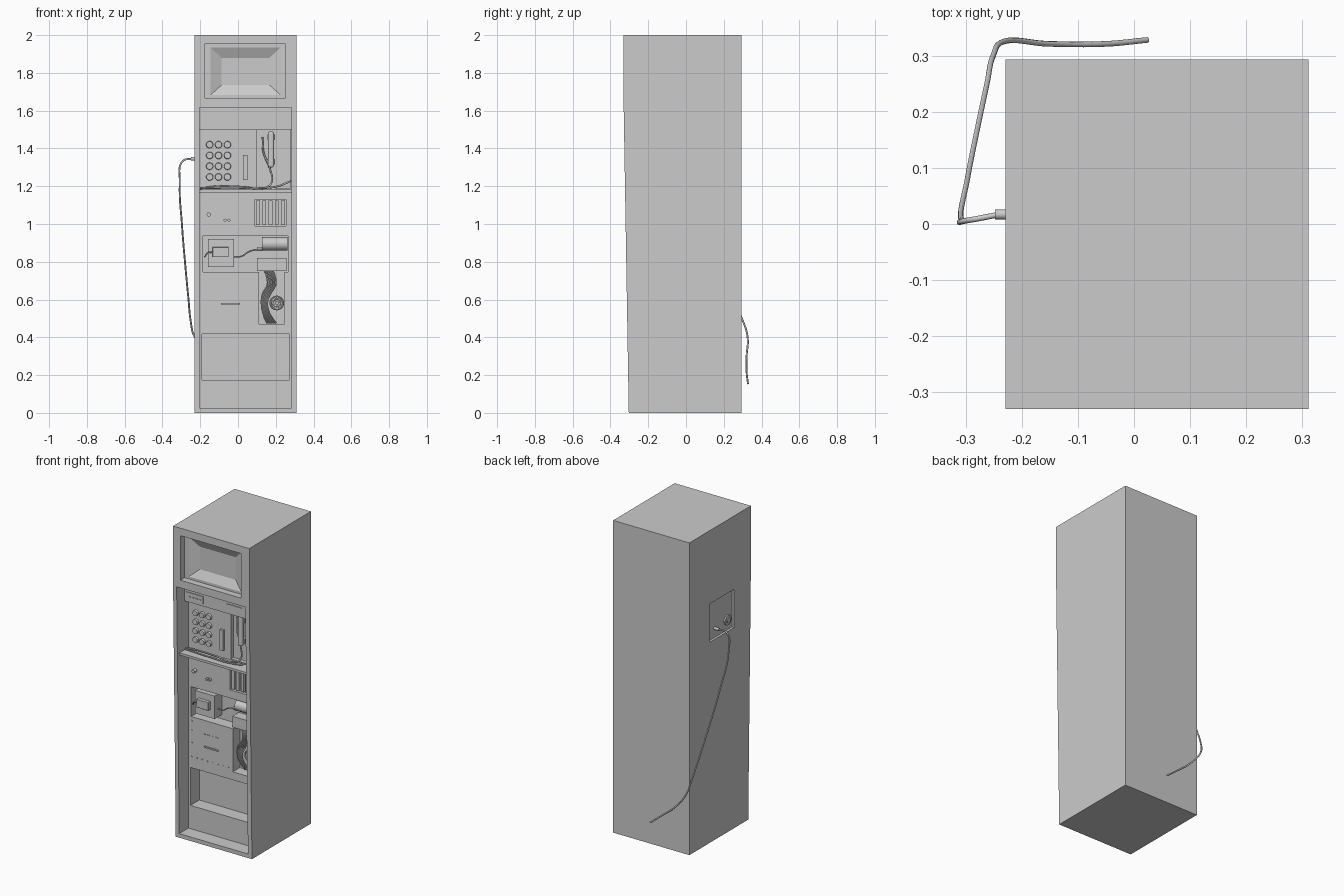
import bpy, bmesh, math
from mathutils import Vector

if "Cube" in bpy.data.objects:
    bpy.data.objects.remove(bpy.data.objects["Cube"])


def mesh_obj(name, bm):
    bmesh.ops.recalc_face_normals(bm, faces=bm.faces)
    me = bpy.data.meshes.new(name)
    bm.to_mesh(me)
    bm.free()
    ob = bpy.data.objects.new(name, me)
    bpy.context.collection.objects.link(ob)
    return ob


def loft(name, rings):
    """Skin a stack of rings that share a point count, with end caps."""
    bm = bmesh.new()
    vs = [[bm.verts.new(p) for p in r] for r in rings]
    n = len(rings[0])
    for a, b in zip(vs, vs[1:]):
        for i in range(n):
            bm.faces.new((a[i], a[(i + 1) % n], b[(i + 1) % n], b[i]))
    bm.faces.new(vs[0][::-1])
    bm.faces.new(vs[-1])
    return mesh_obj(name, bm)


def rect(x0, x1, z0, z1, y):
    return [(x0, y, z0), (x1, y, z0), (x1, y, z1), (x0, y, z1)]


def box(name, x0, x1, y0, y1, z0, z1, bevel=0):
    ob = loft(name, [rect(x0, x1, z0, z1, y0), rect(x0, x1, z0, z1, y1)])
    if bevel:
        m = ob.modifiers.new("bevel", 'BEVEL')
        m.width, m.segments = bevel, 3
    return ob


def cyl(name, c, r, depth, axis='Y', n=20, r2=None):
    rot = {'X': (0, math.pi / 2, 0), 'Y': (math.pi / 2, 0, 0)}[axis]
    bpy.ops.mesh.primitive_cone_add(vertices=n, radius1=r, radius2=r if r2 is None else r2,
                                    depth=depth, location=c, rotation=rot)
    ob = bpy.context.object
    ob.name = name
    bpy.ops.object.shade_smooth_by_angle()
    return ob


def ring(name, c, r, t):
    bpy.ops.mesh.primitive_torus_add(major_radius=r, minor_radius=t, major_segments=28,
                                     minor_segments=8, location=c, rotation=(math.pi / 2, 0, 0))
    bpy.context.object.name = name
    bpy.ops.object.shade_smooth_by_angle()
    return bpy.context.object


def tube(name, pts, r):
    cu = bpy.data.curves.new(name, 'CURVE')
    cu.dimensions = '3D'
    cu.bevel_depth, cu.bevel_resolution, cu.resolution_u = r, 2, 8
    cu.use_fill_caps = True
    sp = cu.splines.new('BEZIER')
    sp.bezier_points.add(len(pts) - 1)
    for bp, p in zip(sp.bezier_points, pts):
        bp.co = p
        bp.handle_left_type = bp.handle_right_type = 'AUTO'
    ob = bpy.data.objects.new(name, cu)
    bpy.context.collection.objects.link(ob)
    bpy.ops.object.select_all(action='DESELECT')
    ob.select_set(True)
    bpy.context.view_layer.objects.active = ob
    bpy.ops.object.convert(target='MESH')
    return bpy.context.object


def cut(target, cutter):
    m = target.modifiers.new("cut", 'BOOLEAN')
    m.operation, m.solver, m.object = 'DIFFERENCE', 'EXACT', cutter
    bpy.context.view_layer.objects.active = target
    bpy.ops.object.modifier_apply(modifier=m.name)
    bpy.data.objects.remove(cutter)


# Cabinet body with slightly raked front
side = [(-.303, 0), (-.33, 1.62), (-.33, 2), (.293, 2), (.293, 0)]
cabinet = loft("cabinet", [[(x, y, z) for y, z in side] for x in (-.229, .311)])

# Front opening and the deeper bays behind it: x0, x1, z0, z1, back y
P = -.21
for x0, x1, z0, z1, yb in [(-.204, .283, .026, 1.617, P),
                           (.097, .277, 1.19, 1.50, -.185),
                           (.09, .255, .99, 1.13, -.165),
                           (-.185, .265, .746, .937, -.135),
                           (.11, .246, .47, .80, -.138),
                           (-.19, .272, .175, .418, -.12)]:
    cut(cabinet, box("cutter", x0, x1, -.5, yb, z0, z1))

# Screen recess with sloped bezel
cut(cabinet, loft("cutter", [rect(-.177, .251, 1.667, 1.952, -.5),
                             rect(-.177, .251, 1.667, 1.952, -.288),
                             rect(-.145, .225, 1.683, 1.935, -.288),
                             rect(-.087, .167, 1.735, 1.88, -.262)]))
# Side socket recess
cut(cabinet, box("cutter", -.4, -.214, -.16, .086, 1.285, 1.53))

# Header with label plates
box("header", -.204, .283, -.25, -.2, 1.497, 1.617)
box("header_plate_left", -.195, -.07, -.254, -.24, 1.512, 1.56)
box("header_plate_right", .096, .205, -.254, -.24, 1.512, 1.56)
for i in range(4):
    box("plate_mark", -.175 + i * .025, -.16 + i * .025, -.256, -.25, 1.533, 1.538)

# Keypad, card slot and handset
for r in range(4):
    for c in range(3):
        cyl("key", (-.15 + c * .047, P - .004, 1.42 - r * .057), .02, .018, r2=.017)
box("card_slot", .027, .05, P - .015, P + .01, 1.233, 1.365)
box("card_slot_slit", .035, .042, P - .018, P, 1.245, 1.353)
box("handset", .16, .19, -.235, -.205, 1.30, 1.49, .01)
for z in (1.33, 1.46):
    box("handset_rest", .155, .195, -.21, -.18, z - .015, z + .015)
tube("handset_cord", [(.13, -.19, 1.46), (.135, -.2, 1.38), (.17, -.215, 1.29),
                      (.178, -.225, 1.22), (.145, -.235, 1.192), (.02, -.24, 1.197),
                      (-.1, -.24, 1.2), (-.2, -.23, 1.188)], .005)
tube("shelf_cable", [(.28, -.23, 1.228), (.21, -.25, 1.2), (.12, -.26, 1.19),
                     (-.02, -.262, 1.192), (-.2, -.25, 1.19)], .005)

# Shelf
box("shelf", -.204, .283, -.3, -.2, 1.168, 1.183)

# Control panel with knobs and card rack
cyl("knob_large", (-.155, P - .008, 1.05), .011, .03)
for x in (-.068, -.048):
    cyl("knob_small", (x, P - .005, 1.02), .008, .02)
for i in range(5):
    x = .096 + i * .033
    box("rack_card", x, x + .02, -.203, -.16, .995, 1.125)

# Power unit, motor and lower box in the middle bay
box("power_unit", -.16, -.02, -.208, -.13, .773, .92)
box("relay_box", -.135, -.05, -.23, -.2, .825, .878, .003)
cyl("motor", (.195, -.185, .895), .035, .134, 'X', 28)
box("motor_mount", .14, .25, -.185, -.13, .865, .925)
cyl("motor_inlet", (.115, -.185, .867), .011, .03, 'X', 12)
box("junction_box", .1, .257, -.2, -.13, .75, .82)
tube("motor_wire", [(-.02, -.17, .825), (.02, -.18, .83), (.06, -.185, .855), (.11, -.185, .867)], .004)
tube("relay_wire", [(-.135, -.215, .85), (-.155, -.215, .85), (-.178, -.2, .825)], .004)

# Fan in the lower bay
cyl("fan_housing", (.205, -.15, .582), .036, .04, n=28)
ring("fan_rim", (.205, -.172, .582), .034, .005)
ring("fan_guard", (.205, -.172, .582), .02, .003)
cyl("fan_hub", (.205, -.172, .582), .01, .016)
for k in range(4):
    a = k * math.pi / 2 + .4
    d = Vector((math.cos(a), 0, math.sin(a))) * .033
    c = Vector((.205, -.173, .582))
    tube("fan_spoke", [c, c + d], .002)

# Cable loom
for i in range(6):
    o = i * .009
    tube("loom_cable", [(.135 + o, -.16, .765), (.15 + o, -.17 - .003 * i, .725),
                        (.155 + o, -.175, .68), (.13 + o * .9, -.18 + .003 * i, .63),
                        (.124 + o * .7, -.18, .58), (.135 + o * .8, -.17, .52),
                        (.155 + o, -.15, .475)], .0038)

# Screws and labels on the lower panel
for i in range(8):
    cyl("panel_screw", (-.18 + i * .037, P, .49), .004, .008, n=8)
for z in (.58, .66, .72):
    cyl("panel_screw", (-.18, P, z), .004, .008, n=8)
for i in range(4):
    box("panel_vent", -.1 + i * .03, -.085 + i * .03, P - .003, P + .005, .655, .661)
box("panel_handle", -.09, .01, P - .008, P + .005, .575, .583)

# Side plug, socket and trailing power cable
cyl("plug", (-.23, .017, 1.345), .009, .035, 'X', 14)
cyl("socket_rim", (-.217, -.11, 1.35), .032, .012, 'X', 24)
cyl("socket_core", (-.222, -.11, 1.35), .018, .012, 'X', 20)
tube("power_cable", [(-.24, .017, 1.345), (-.293, .007, 1.333), (-.308, .008, 1.22),
                     (-.297, .08, 1.0), (-.279, .17, .78), (-.262, .25, .6),
                     (-.251, .30, .49), (-.233, .325, .41), (-.15, .321, .3),
                     (-.05, .321, .215), (.024, .328, .155)], .005)
